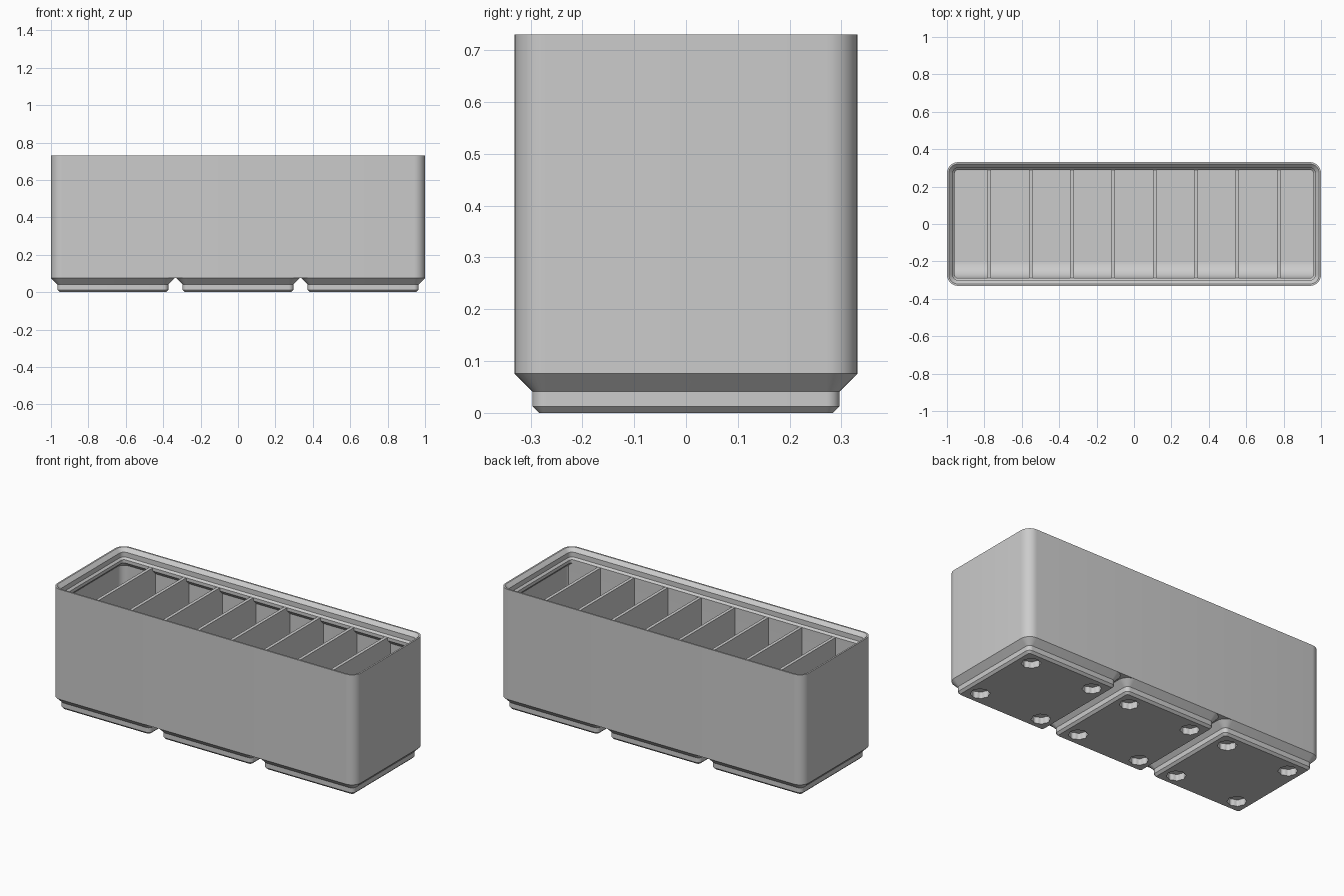
import bpy, bmesh
from math import sin, cos, pi, radians
from mathutils import Matrix

cube = bpy.data.objects.get("Cube")
if cube:
    bpy.data.objects.remove(cube, do_unlink=True)

S = 2 / 125.5                 # millimetres to scene units
LENGTH, WIDTH, PITCH = 125.5, 41.5, 42
CORNER, WALL, LIP = 3.75, 0.95, 2.6
FOOT_TOP, FLOOR, RIM = 4.75, 7, 42

grey = bpy.data.materials.new("plain grey")
grey.use_nodes = True
grey.diffuse_color = (0.6, 0.6, 0.6, 1)
grey.node_tree.nodes["Principled BSDF"].inputs["Base Color"].default_value = (0.6, 0.6, 0.6, 1)


def make(name, bm):
    """Scale the bmesh and turn it into a shaded object."""
    bmesh.ops.recalc_face_normals(bm, faces=bm.faces[:])
    bmesh.ops.scale(bm, vec=(S, S, S), verts=bm.verts[:])
    mesh = bpy.data.meshes.new(name)
    bm.to_mesh(mesh)
    bm.free()
    mesh.materials.append(grey)
    obj = bpy.data.objects.new(name, mesh)
    bpy.context.collection.objects.link(obj)
    return obj


def smooth(obj):
    bpy.ops.object.select_all(action='DESELECT')
    obj.select_set(True)
    bpy.context.view_layer.objects.active = obj
    bpy.ops.object.shade_smooth_by_angle(angle=radians(30))


def rounded_rect(length, width, r, steps=8):
    pts = []
    for q, (sx, sy) in enumerate([(1, 1), (-1, 1), (-1, -1), (1, -1)]):
        for i in range(steps + 1):
            a = (q + i / steps) * pi / 2
            pts.append((sx * (length / 2 - r) + r * cos(a),
                        sy * (width / 2 - r) + r * sin(a)))
    return pts


def loft(bm, rings):
    """Closed skin through a list of (outline, height)."""
    loops = [[bm.verts.new((x, y, z)) for x, y in pts] for pts, z in rings]
    n = len(loops[0])
    for a, b in zip(loops, loops[1:]):
        for i in range(n):
            j = (i + 1) % n
            bm.faces.new((a[i], a[j], b[j], b[i]))
    bm.faces.new(loops[0])
    bm.faces.new(loops[-1])


def inset_loft(length, width, profile):
    bm = bmesh.new()
    loft(bm, [(rounded_rect(length - 2 * d, width - 2 * d, CORNER - d), z)
              for d, z in profile])
    return bm


# Outer shell with stacking lip, under-lip slope and floor
shell = make("bin_shell", inset_loft(LENGTH, WIDTH, [
    (0, FOOT_TOP), (0, 45.8), (0.6, 45.8), (1.9, 44.5), (1.9, 42.7),
    (LIP, RIM), (LIP, 40.8), (WALL, 39.15), (WALL, FLOOR)]))
smooth(shell)

# Stepped foot with four ribbed magnet holes
foot = make("foot_1", inset_loft(WIDTH, WIDTH, [
    (2.95, 0), (2.15, 0.8), (2.15, 2.6), (0, FOOT_TOP)]))
bm = bmesh.new()
for cx in (-13, 13):
    for cy in (-13, 13):
        ring = []
        for i in range(64):
            a = 2 * pi * i / 64
            r = 3.1 + 0.15 * cos(8 * a)
            ring.append((cx + r * cos(a), cy + r * sin(a)))
        loft(bm, [(ring, -1), (ring, 2.4)])
cutter = make("hole_cutter", bm)
cutter.hide_render = True
cut = foot.modifiers.new("holes", 'BOOLEAN')
cut.operation, cut.solver, cut.object = 'DIFFERENCE', 'EXACT', cutter
bpy.context.view_layer.update()
baked = bpy.data.meshes.new_from_object(
    foot.evaluated_get(bpy.context.evaluated_depsgraph_get()))
foot.modifiers.clear()
foot.data = baked
bpy.data.objects.remove(cutter, do_unlink=True)
smooth(foot)
foot.location.x = -PITCH * S
for k in (0, 1):
    copy = bpy.data.objects.new(f"foot_{k + 2}", foot.data)
    copy.location.x = k * PITCH * S
    bpy.context.collection.objects.link(copy)

# Dividers making nine equal compartments
step = (LENGTH - 2 * WALL + 1.2) / 9
for k in range(8):
    bm = bmesh.new()
    bmesh.ops.create_cube(bm, size=1, matrix=Matrix.Translation(
        ((k - 3.5) * step, 0, (FLOOR + RIM) / 2 - 0.1))
        @ Matrix.Diagonal((1.2, WIDTH - 2 * WALL + 0.4, RIM - FLOOR + 0.2, 1)))
    make(f"divider_{k + 1}", bm)


def sweep(name, side, wall, radius, top):
    """Curved strip along the floor, filling the corner by a long wall."""
    y0, y1 = WIDTH / 2 - WALL, WIDTH / 2 - wall
    section = [(y0, FLOOR - 0.2), (y1 - radius, FLOOR - 0.2)]
    for i in range(13):
        a = pi / 2 * i / 12
        section.append((y1 - radius + radius * sin(a), FLOOR + radius * (1 - cos(a))))
    section += [(y1, top), (y0, top)] if wall > WALL else []
    bm = bmesh.new()
    ends = [[bm.verts.new((x, side * y, z)) for y, z in section] for x in (-61.2, 61.2)]
    n = len(section)
    for i in range(n):
        j = (i + 1) % n
        bm.faces.new((ends[0][i], ends[0][j], ends[1][j], ends[1][i]))
    for end in ends:
        bm.faces.new(end)
    smooth(make(name, bm))


# Front scoop flush with the lip, small fillet at the back
sweep("front_scoop", -1, LIP, 5.8, 40.8)
sweep("back_fillet", 1, WALL, 2, 0)
